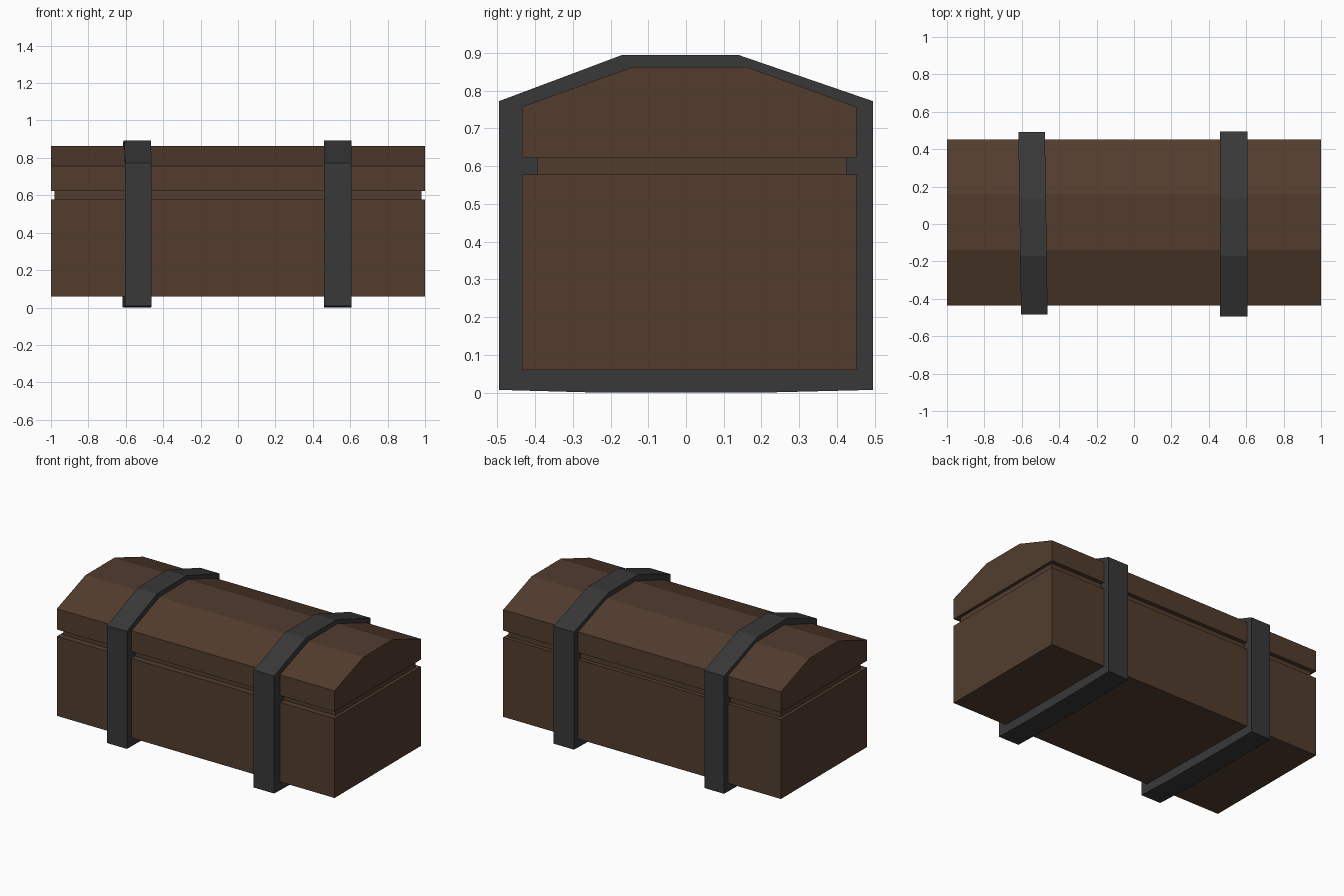
import bpy, bmesh

if "Cube" in bpy.data.objects:
    bpy.data.objects.remove(bpy.data.objects["Cube"])


def material(name, rgb):
    m = bpy.data.materials.new(name)
    m.diffuse_color = (*rgb, 1)
    m.use_nodes = True
    m.node_tree.nodes["Principled BSDF"].inputs["Base Color"].default_value = m.diffuse_color
    return m


wood = material("dark_wood", (0.085, 0.046, 0.027))
iron = material("dark_iron", (0.04, 0.04, 0.04))


def prism(name, profile, x0, x1, mat, skew=0.0):
    """Extrude a (y, z) profile along x; skew slides x with depth."""
    bm = bmesh.new()
    face = bm.faces.new([bm.verts.new((x0, y, z)) for y, z in profile])
    out = bmesh.ops.extrude_face_region(bm, geom=[face])
    moved = [v for v in out["geom"] if isinstance(v, bmesh.types.BMVert)]
    bmesh.ops.translate(bm, verts=moved, vec=(x1 - x0, 0, 0))
    for v in bm.verts:
        v.co.x += skew * v.co.y
    bmesh.ops.recalc_face_normals(bm, faces=bm.faces)
    mesh = bpy.data.meshes.new(name)
    bm.to_mesh(mesh)
    bm.free()
    mesh.materials.append(mat)
    obj = bpy.data.objects.new(name, mesh)
    bpy.context.collection.objects.link(obj)
    return obj


def rect(y0, y1, z0, z1):
    return [(y0, z0), (y1, z0), (y1, z1), (y0, z1)]


# Wooden box, recessed seam and faceted lid
prism("chest_body", rect(-0.435, 0.452, 0.06, 0.577), -1, 1, wood)
prism("lid_seam", rect(-0.395, 0.425, 0.577, 0.622), -0.98, 0.98, wood)
prism("lid", [(-0.435, 0.622), (0.452, 0.622), (0.452, 0.757), (0.16, 0.863),
              (-0.14, 0.863), (-0.435, 0.757)], -1, 1, wood)

# Iron straps wrapped all the way round; the left one sits slightly askew
for name, x0, x1, front, back, skew in (
        ("left_strap", -0.611, -0.469, -0.483, 0.492, -0.015),
        ("right_strap", 0.46, 0.607, -0.495, 0.495, 0.0)):
    profile = [(front, 0.007), (-0.24, 0), (0.21, 0), (back, 0.007),
               (back, 0.772), (0.14, 0.894), (-0.17, 0.894), (front, 0.772)]
    prism(name, profile, x0, x1, iron, skew)
